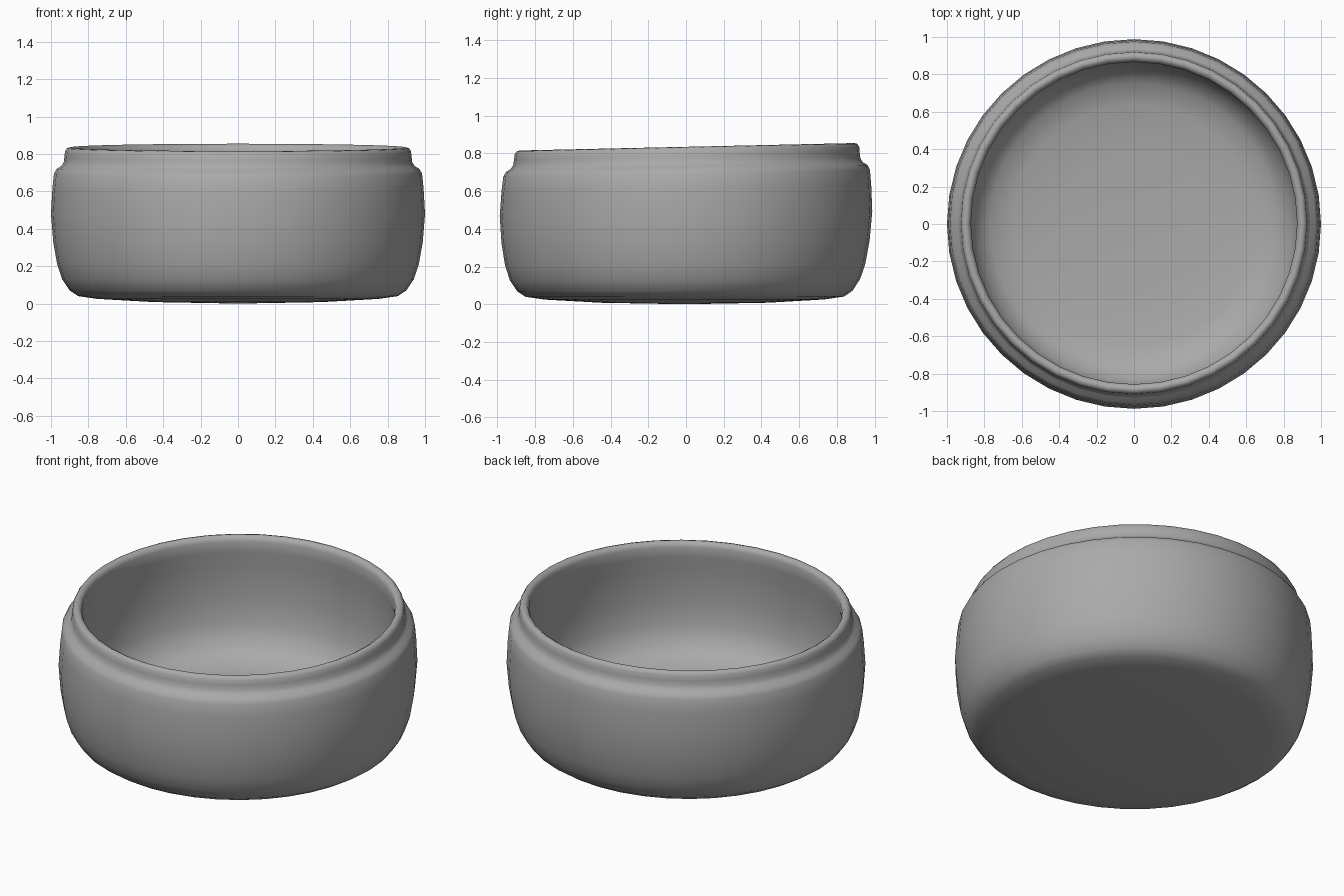
import bpy, bmesh, math
from mathutils import Vector

cube = bpy.data.objects.get("Cube")
if cube:
    bpy.data.objects.remove(cube, do_unlink=True)

SEGMENTS = 40

# Cross-section (radius, height): underside, belly, shoulder, lip, inner wall, floor
underside = [(0, 0), (0.45, 0.008), (0.75, 0.025), (0.855, 0.04)]
belly = [(0.9, 0.07), (0.94, 0.13), (0.967, 0.21), (0.988, 0.33),
         (1, 0.48), (0.992, 0.62), (0.984, 0.695)]
shoulder = [(0.97, 0.72), (0.945, 0.735), (0.932, 0.755)]
lip = [(0.928, 0.785), (0.925, 0.815), (0.914, 0.831), (0.897, 0.835),
       (0.88, 0.825), (0.872, 0.805)]
inside = [(0.875, 0.74), (0.89, 0.65), (0.895, 0.45), (0.88, 0.31),
          (0.84, 0.21), (0.77, 0.15), (0.65, 0.12), (0.4, 0.1), (0, 0.09)]
profile = underside + belly + shoulder + lip + inside

clay = bpy.data.materials.new("plain grey")
clay.use_nodes = True
grey = (0.4, 0.4, 0.4, 1)
clay.diffuse_color = grey
clay.node_tree.nodes["Principled BSDF"].inputs["Base Color"].default_value = grey

# Turn the cross-section around the vertical axis
bm = bmesh.new()
verts = [bm.verts.new((r, 0, z)) for r, z in profile]
edges = [bm.edges.new(pair) for pair in zip(verts, verts[1:])]
bmesh.ops.spin(bm, geom=verts + edges, cent=(0, 0, 0), axis=(0, 0, 1),
               angle=math.tau, steps=SEGMENTS, use_merge=False)
bmesh.ops.remove_doubles(bm, verts=bm.verts, dist=0.0005)

# Hand-made lean: the rim rises and drifts slightly toward the back
for v in bm.verts:
    lift = v.co.z / 0.8
    v.co.z += 0.021 * v.co.y * lift
    v.co.y = v.co.y * 0.988 + 0.012 * (lift - 0.6)
bmesh.ops.recalc_face_normals(bm, faces=bm.faces)

mesh = bpy.data.meshes.new("bowl")
bm.to_mesh(mesh)
bm.free()
mesh.materials.append(clay)
bowl = bpy.data.objects.new("bowl", mesh)
bpy.context.collection.objects.link(bowl)
mesh.shade_smooth()
